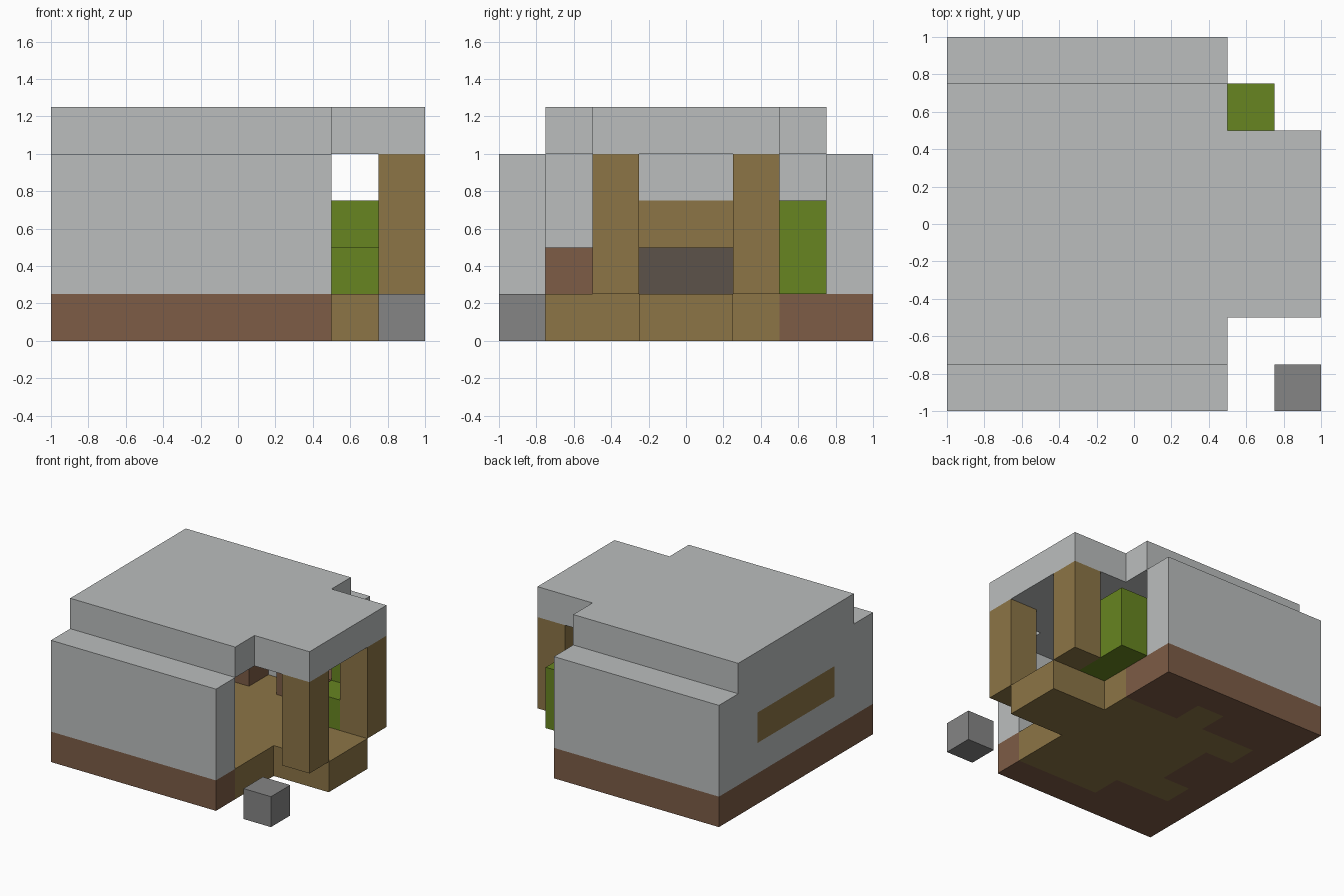
import bpy
import bmesh

cube = bpy.data.objects.get("Cube")
if cube:
    bpy.data.objects.remove(cube, do_unlink=True)

U = 0.25  # module every part is built on


def material(name, r, g, b):
    m = bpy.data.materials.new(name)
    m.use_nodes = True
    m.diffuse_color = (r, g, b, 1)
    m.node_tree.nodes["Principled BSDF"].inputs["Base Color"].default_value = (r, g, b, 1)
    return m


plaster = material("pale_grey", 0.497, 0.515, 0.515)
wood = material("golden_wood", 0.263, 0.178, 0.061)
brown = material("reddish_brown", 0.205, 0.107, 0.061)
green = material("leaf_green", 0.136, 0.235, 0.015)
stone = material("stone_grey", 0.235, 0.235, 0.235)
iron = material("dark_taupe", 0.107, 0.084, 0.067)


def prism(name, mats, faces, z0, z1, rule=None):
    """Extrude flat outlines (in modules) upward, choosing a material per outline."""
    bm = bmesh.new()
    flat = []
    for outline in faces:
        f = bm.faces.new([bm.verts.new((x * U, y * U, z0 * U)) for x, y in outline])
        f.material_index = rule(f.calc_center_median() / U) if rule else 0
        flat.append(f)
    for f in flat:
        part = bmesh.ops.extrude_face_region(bm, geom=[f], use_keep_orig=True)
        top = [v for v in part["geom"] if isinstance(v, bmesh.types.BMVert)]
        bmesh.ops.translate(bm, verts=top, vec=(0, 0, (z1 - z0) * U))
        for v in top:
            for side in v.link_faces:
                side.material_index = f.material_index
    bmesh.ops.recalc_face_normals(bm, faces=bm.faces)
    mesh = bpy.data.meshes.new(name)
    bm.to_mesh(mesh)
    bm.free()
    for m in mats:
        mesh.materials.append(m)
    obj = bpy.data.objects.new(name, mesh)
    bpy.context.collection.objects.link(obj)
    return obj


def rect(x0, x1, y0, y1):
    return [(x0, y0), (x1, y0), (x1, y1), (x0, y1)]


def box(name, mat, x, y, z):
    return prism(name, [mat], [rect(*x, *y)], *z)


# Ground floor: wooden boards where the room is open, brown plinth elsewhere
def is_board(c):
    room = c.x > -1 and -3 < c.y < 2
    alcove = c.x > -2 and abs(c.y) < 2
    corners = -3 < c.x < 0 and 1 < abs(c.y) < 2
    nook = -1 < c.x < 0 and 2 < c.y < 3
    return 1 if room or alcove or corners or nook else 0


cells = [rect(x, x + 1, y, y + 1) for x in range(-4, 2) for y in range(-4, 4)]
prism("floor", [brown, wood], cells, 0, 1, is_board)
box("entrance_step", wood, (2, 4), (-1, 1), (0, 1))

# Walls
box("front_wall", plaster, (-4, 2), (-4, -3), (1, 4))
box("back_wall", plaster, (-4, 2), (3, 4), (1, 4))
box("side_wall_lower", plaster, (-4, -3), (-3, 3), (1, 2))
box("side_wall_upper", plaster, (-4, -3), (-3, 3), (3, 4))
box("side_wall_front_pier", plaster, (-4, -3), (-3, -2), (2, 3))
box("side_wall_back_pier", plaster, (-4, -3), (2, 3), (2, 3))
box("window_panel", wood, (-4, -3), (-2, 2), (2, 3))

# Roof slab with its porch canopy
prism("roof", [plaster], [[(-4, -3), (2, -3), (2, -2), (4, -2),
                           (4, 2), (2, 2), (2, 3), (-4, 3)]], 4, 5)

# Porch columns
for side, y in (("front", -2), ("back", 1)):
    box(side + "_column", wood, (3, 4), (y, y + 1), (1, 4))

# Furniture inside
box("front_bench", brown, (-3, -1), (-3, -2), (1, 2))
box("back_bench", brown, (-3, -1), (2, 3), (1, 2))
box("back_cabinet", brown, (0, 2), (2, 3), (1, 2))
box("hearth", iron, (-3, -2), (-1, 1), (1, 2))

# Plants and loose stone outside
box("tall_shrub", green, (2, 3), (2, 3), (1, 3))
box("low_shrub", green, (2, 3), (1, 2), (1, 2))
box("stone_block", stone, (3, 4), (-4, -3), (0, 1))
